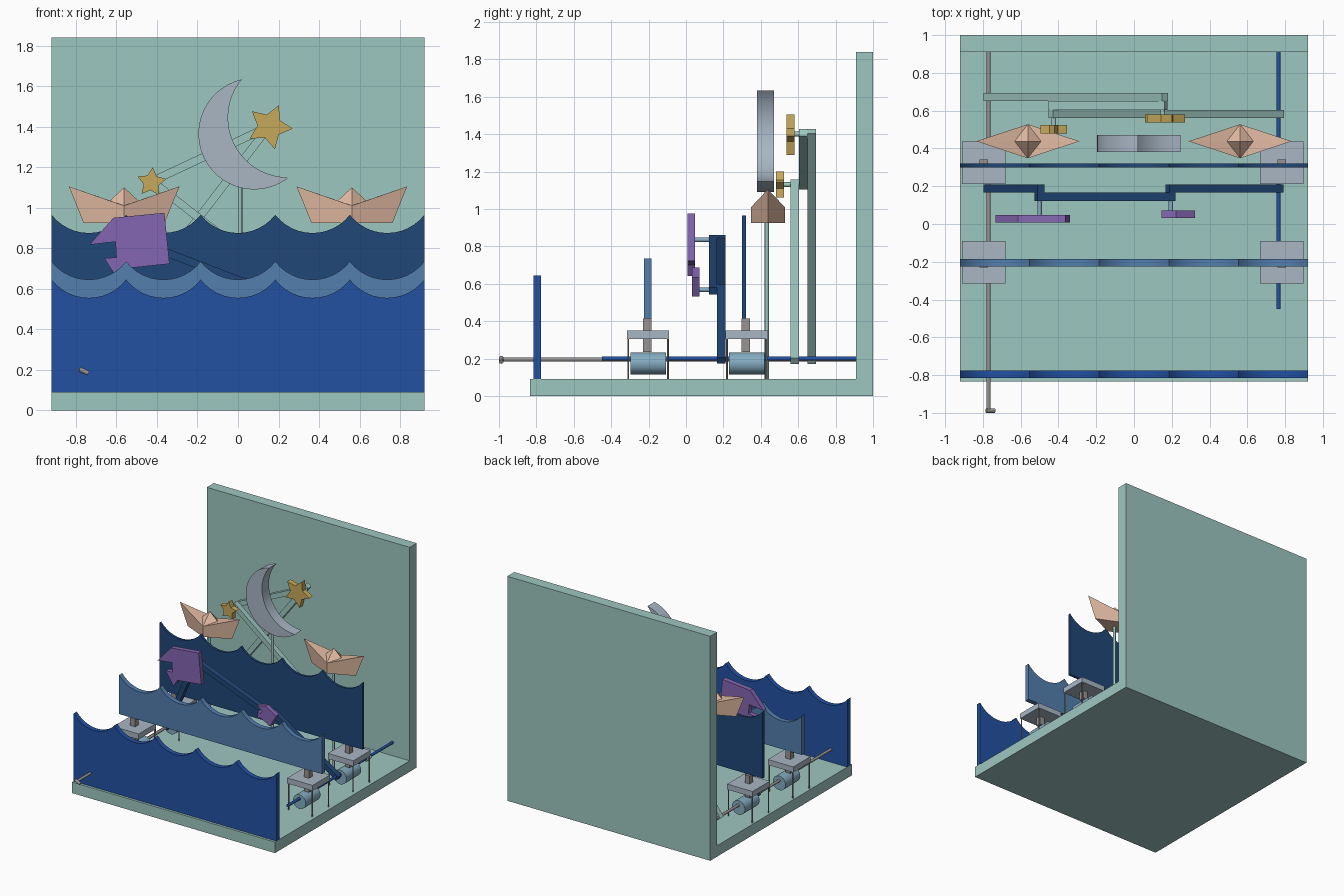
import bpy, bmesh, math
from mathutils import Vector

if "Cube" in bpy.data.objects:
    bpy.data.objects.remove(bpy.data.objects["Cube"])


def material(name, rgb):
    m = bpy.data.materials.new(name)
    m.diffuse_color = [(c / 255 / 12.92 if c < 11 else ((c / 255 + 0.055) / 1.055) ** 2.4) for c in rgb] + [1]
    m.use_nodes = True
    m.node_tree.nodes["Principled BSDF"].inputs["Base Color"].default_value = m.diffuse_color
    return m


TEAL = material("pale_teal", (158, 199, 192))
BLUE = material("deep_blue", (34, 81, 162))
MID = material("mid_blue", (83, 126, 174))
NAVY = material("navy", (33, 71, 120))
PURPLE = material("purple", (132, 102, 178))
SILVER = material("silver", (168, 182, 196))
GOLD = material("gold", (198, 169, 90))
TAN = material("paper_tan", (228, 188, 164))
METAL = material("metal_grey", (152, 147, 147))
CAM = material("cam_blue", (132, 172, 192))


def add_object(name, bm, mat, smooth=False):
    bmesh.ops.recalc_face_normals(bm, faces=bm.faces)
    me = bpy.data.meshes.new(name)
    bm.to_mesh(me)
    bm.free()
    me.materials.append(mat)
    ob = bpy.data.objects.new(name, me)
    bpy.context.collection.objects.link(ob)
    if smooth:
        bpy.context.view_layer.objects.active = ob
        ob.select_set(True)
        bpy.ops.object.shade_smooth_by_angle(angle=math.radians(35))
        ob.select_set(False)
    return ob


def box(name, lo, hi, mat):
    bm = bmesh.new()
    bmesh.ops.create_cube(bm, size=1)
    for v in bm.verts:
        v.co = [lo[i] + (v.co[i] + 0.5) * (hi[i] - lo[i]) for i in range(3)]
    return add_object(name, bm, mat)


def plate(name, pts, y0, y1, mat, smooth=False):
    """Outline in x and z, pushed from y0 to y1."""
    bm = bmesh.new()
    f = bm.faces.new([bm.verts.new((x, y0, z)) for x, z in pts])
    r = bmesh.ops.extrude_face_region(bm, geom=[f])
    for v in r["geom"]:
        if isinstance(v, bmesh.types.BMVert):
            v.co.y = y1
    return add_object(name, bm, mat, smooth)


def rod(name, a, b, r, mat, sides=16):
    a, b = Vector(a), Vector(b)
    bm = bmesh.new()
    bmesh.ops.create_cone(bm, cap_ends=True, segments=sides, radius1=r, radius2=r, depth=(b - a).length)
    q = (b - a).to_track_quat('Z', 'Y')
    for v in bm.verts:
        v.co = q @ v.co + (a + b) / 2
    return add_object(name, bm, mat, True)


def bar(name, a, b, y0, y1, mat, w=0.02):
    """Square-ended link between two pivots in the x-z plane."""
    a, b = Vector(a), Vector(b)
    d = (b - a).normalized() * w
    n = Vector((-d.y, d.x))
    return plate(name, [a - d + n, a - d - n, b + d - n, b + d + n], y0, y1, mat)


# stage
box("base", (-0.92, -0.835, 0), (0.92, 1, 0.09), TEAL)
box("back_wall", (-0.92, 0.91, 0.09), (0.92, 1, 1.84), TEAL)


# scalloped waves
def wave(name, y0, y1, bottom, crest, mat):
    pitch, depth = 1.84 / 5, 0.09
    r = (pitch * pitch / 4 + depth * depth) / (2 * depth)
    half = math.asin(pitch / 2 / r)
    pts = [(-0.92, bottom), (0.92, bottom), (0.92, crest)]
    for k in range(4, -1, -1):
        cx = -0.92 + (k + 0.5) * pitch
        for i in range(1, 13):
            t = half * (1 - i / 6)
            pts.append((cx + r * math.sin(t), crest - depth + r - r * math.cos(t)))
    plate(name, pts, y0, y1, mat, True)


wave("front_wave", -0.815, -0.775, 0.09, 0.645, BLUE)
wave("middle_wave", -0.225, -0.185, 0.415, 0.735, MID)
wave("back_wave", 0.3, 0.32, 0.415, 0.965, NAVY)

# crank and axles
rod("crank_axle", (-0.77, -0.99, 0.195), (-0.77, 0.91, 0.195), 0.011, METAL)
rod("crank_handle", (-0.782, -0.988, 0.203), (-0.738, -0.988, 0.183), 0.012, METAL)
rod("right_axle", (0.765, -0.45, 0.2), (0.765, 0.91, 0.2), 0.011, BLUE)

# lifting platforms with legs, posts and cams
for row, yc, post_y in (("front", -0.2025, -0.207), ("back", 0.325, 0.32)):
    for side, xc, ax in (("left", -0.795, -0.77), ("right", 0.782, 0.765)):
        tag = row + "_" + side
        box(tag + "_platform", (xc - 0.115, yc - 0.1125, 0.305), (xc + 0.115, yc + 0.1125, 0.35), SILVER)
        box(tag + "_post", (xc - 0.022, post_y - 0.022, 0.235), (xc + 0.022, post_y + 0.022, 0.415), METAL)
        for i in (-1, 1):
            for j in (-1, 1):
                x, y = xc + i * 0.107, yc + j * 0.106
                rod(tag + "_leg", (x, y, 0.09), (x, y, 0.305), 0.005, METAL, 8)
        rod(tag + "_cam", (ax, yc - 0.095, 0.174), (ax, yc + 0.095, 0.174), 0.058, CAM, 32)

# fish linkage
L, R = (-0.77, 0.2), (0.765, 0.2)
F1, F2 = (-0.5, 0.835), (0.195, 0.568)
bar("fish_left_arm", L, F1, 0.167, 0.21, NAVY)
bar("fish_right_arm", R, F2, 0.167, 0.21, NAVY)
bar("fish_link", F1, F2, 0.122, 0.167, NAVY)
rod("big_fish_peg", (F1[0], 0.04, F1[1]), (F1[0], 0.13, F1[1]), 0.012, CAM)
rod("small_fish_peg", (F2[0], 0.06, F2[1]), (F2[0], 0.13, F2[1]), 0.012, CAM)

# fish
fish = [(-0.615, 0.95), (-0.363, 0.975), (-0.338, 0.723), (-0.555, 0.70), (-0.59, 0.642),
        (-0.66, 0.75), (-0.6, 0.755), (-0.605, 0.832), (-0.733, 0.817)]
plate("big_fish", fish, 0.007, 0.047, PURPLE)
ca, sa = math.cos(-0.6), math.sin(-0.6)
small = []
for x, z in fish:
    x, z = (x + 0.52) * 0.45, (z - 0.82) * 0.45
    small.append((0.225 + x * ca - z * sa, 0.615 + x * sa + z * ca))
plate("small_fish", small, 0.032, 0.072, PURPLE)

# star linkage
S1, S2 = (-0.425, 1.13), (0.152, 1.4)
bar("star_left_arm", L, S2, 0.65, 0.694, TEAL)
bar("star_right_arm", R, S1, 0.56, 0.604, TEAL)
bar("star_link", S1, S2, 0.604, 0.65, TEAL)
rod("small_star_peg", (S1[0], 0.5, S1[1]), (S1[0], 0.61, S1[1]), 0.013, TEAL)
rod("big_star_peg", (S2[0], 0.55, S2[1]), (S2[0], 0.655, S2[1]), 0.013, TEAL)


# stars
def star(name, c, radius, phase, y0, y1):
    pts = []
    for i in range(10):
        a, r = math.radians(phase + 36 * i), radius * (0.52 if i % 2 else 1)
        pts.append((c[0] + r * math.cos(a), c[1] + r * math.sin(a)))
    plate(name, pts, y0, y1, GOLD)


star("big_star", (0.156, 1.4), 0.115, -5, 0.538, 0.58)
star("small_star", (-0.427, 1.125), 0.075, 13, 0.48, 0.525)


# moon and its post
def arc(c, r, a0, a1, n):
    return [(c[0] + r * math.cos(a0 + (a1 - a0) * i / n), c[1] + r * math.sin(a0 + (a1 - a0) * i / n))
            for i in range(n + 1)]


top, tip, oc, ic = (0.02, 1.635), (0.245, 1.15), (0.08, 1.365), (0.246, 1.445)
ang = lambda c, p: math.atan2(p[1] - c[1], p[0] - c[0]) % math.tau
outer = arc(oc, 0.275, ang(oc, top), ang(oc, tip), 40)
inner = arc(ic, 0.295, ang(ic, tip), ang(ic, top), 28)
plate("moon", outer + inner[1:-1], 0.38, 0.47, SILVER, True)
rod("moon_post", (0.01, 0.432, 0.09), (0.01, 0.432, 1.12), 0.011, TEAL)

# paper boats on posts
for side, cx in (("left", -0.562), ("right", 0.562)):
    co = [(-0.2, 0, 0.925), (0, -0.09, 0.925), (0.2, 0, 0.925), (0, 0.09, 0.925),
          (-0.273, 0, 1.105), (0, -0.09, 1.01), (0.273, 0, 1.105), (0, 0.09, 1.01),
          (-0.07, 0, 1.035), (0.07, 0, 1.035), (0, 0, 1.1)]
    faces = [(0, 3, 2, 1), (0, 1, 5, 4), (1, 2, 6, 5), (2, 3, 7, 6), (3, 0, 4, 7),
             (4, 5, 8), (4, 8, 7), (6, 9, 5), (6, 7, 9),
             (8, 5, 10), (5, 9, 10), (9, 7, 10), (7, 8, 10)]
    bm = bmesh.new()
    vs = [bm.verts.new((cx + x, 0.438 + y, z)) for x, y, z in co]
    for f in faces:
        bm.faces.new([vs[i] for i in f])
    add_object(side + "_boat", bm, TAN)
    rod(side + "_boat_post", (cx, 0.432, 0.09), (cx, 0.432, 0.93), 0.011, TEAL)
